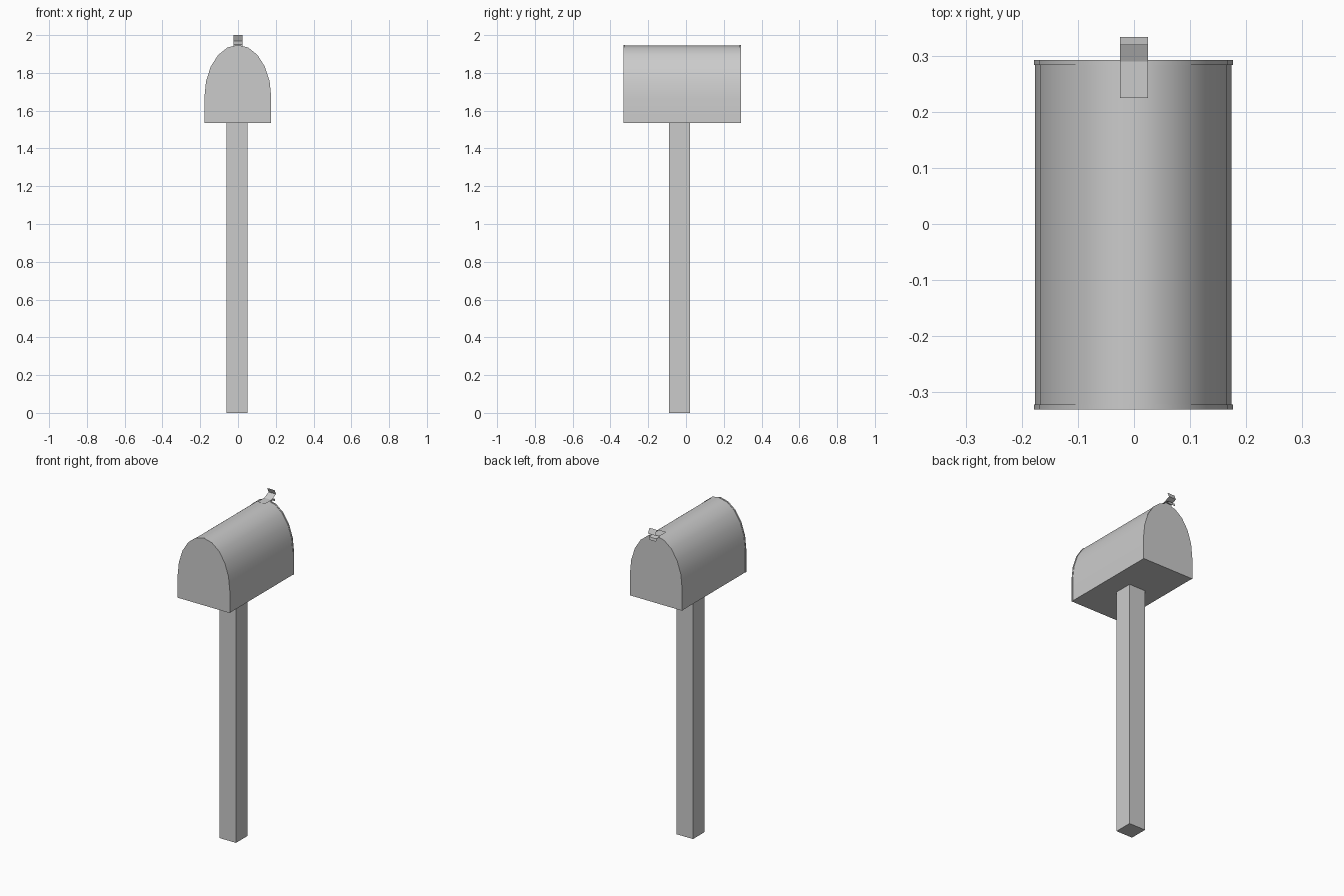
import bpy, bmesh, math

cube = bpy.data.objects.get("Cube")
if cube:
    bpy.data.objects.remove(cube, do_unlink=True)

grey = bpy.data.materials.new("plain grey")
grey.use_nodes = True
colour = (0.6, 0.6, 0.6, 1)
grey.diffuse_color = colour
grey.node_tree.nodes["Principled BSDF"].inputs["Base Color"].default_value = colour


def finish(name, bm, smooth=False):
    bmesh.ops.recalc_face_normals(bm, faces=bm.faces)
    mesh = bpy.data.meshes.new(name)
    bm.to_mesh(mesh)
    bm.free()
    mesh.materials.append(grey)
    obj = bpy.data.objects.new(name, mesh)
    bpy.context.collection.objects.link(obj)
    if smooth:
        bpy.ops.object.select_all(action="DESELECT")
        obj.select_set(True)
        bpy.context.view_layer.objects.active = obj
        bpy.ops.object.shade_smooth_by_angle(angle=math.radians(35))
    return obj


def arch(name, half, top, y0, y1, segments=10):
    """Straight-sided arch profile pulled along y."""
    bottom, spring = 1.535, 1.67
    angles = [math.pi * i / segments for i in range(segments + 1)]
    profile = [(half * math.cos(a), spring + (top - spring) * math.sin(a)) for a in angles]
    profile = [(half, bottom)] + profile + [(-half, bottom)]
    bm = bmesh.new()
    face = bm.faces.new([bm.verts.new((x - 0.001, y0, z)) for x, z in profile])
    out = bmesh.ops.extrude_face_region(bm, geom=[face], use_keep_orig=True)
    verts = [v for v in out["geom"] if isinstance(v, bmesh.types.BMVert)]
    bmesh.ops.translate(bm, verts=verts, vec=(0, y1 - y0, 0))
    return finish(name, bm, smooth=True)


def strip(name, path, half=0.025):
    """Thin folded sheet following a (y, z) path."""
    bm = bmesh.new()
    rows = [[bm.verts.new((x, y, z)) for x in (-half, half)] for y, z in path]
    for a, b in zip(rows, rows[1:]):
        bm.faces.new((a[0], a[1], b[1], b[0]))
    return finish(name, bm)


# Box with a rimmed cap at each end
arch("box_body", 0.175, 1.946, -0.325, 0.287)
arch("front_cap", 0.177, 1.948, -0.331, -0.322)
arch("back_door", 0.177, 1.948, 0.283, 0.292)

# Square post
bm = bmesh.new()
bmesh.ops.create_cube(bm, size=1)
bmesh.ops.scale(bm, verts=bm.verts, vec=(0.112, 0.112, 1.535))
bmesh.ops.translate(bm, verts=bm.verts, vec=(-0.006, -0.035, 0.7675))
finish("post", bm)

# Folded latch over the back door
strip("latch_spring", [(0.225, 1.951), (0.29, 1.951), (0.333, 1.97), (0.319, 2.0)])
strip("latch_plate", [(0.294, 1.835), (0.294, 1.95), (0.322, 1.946), (0.325, 1.93)])
